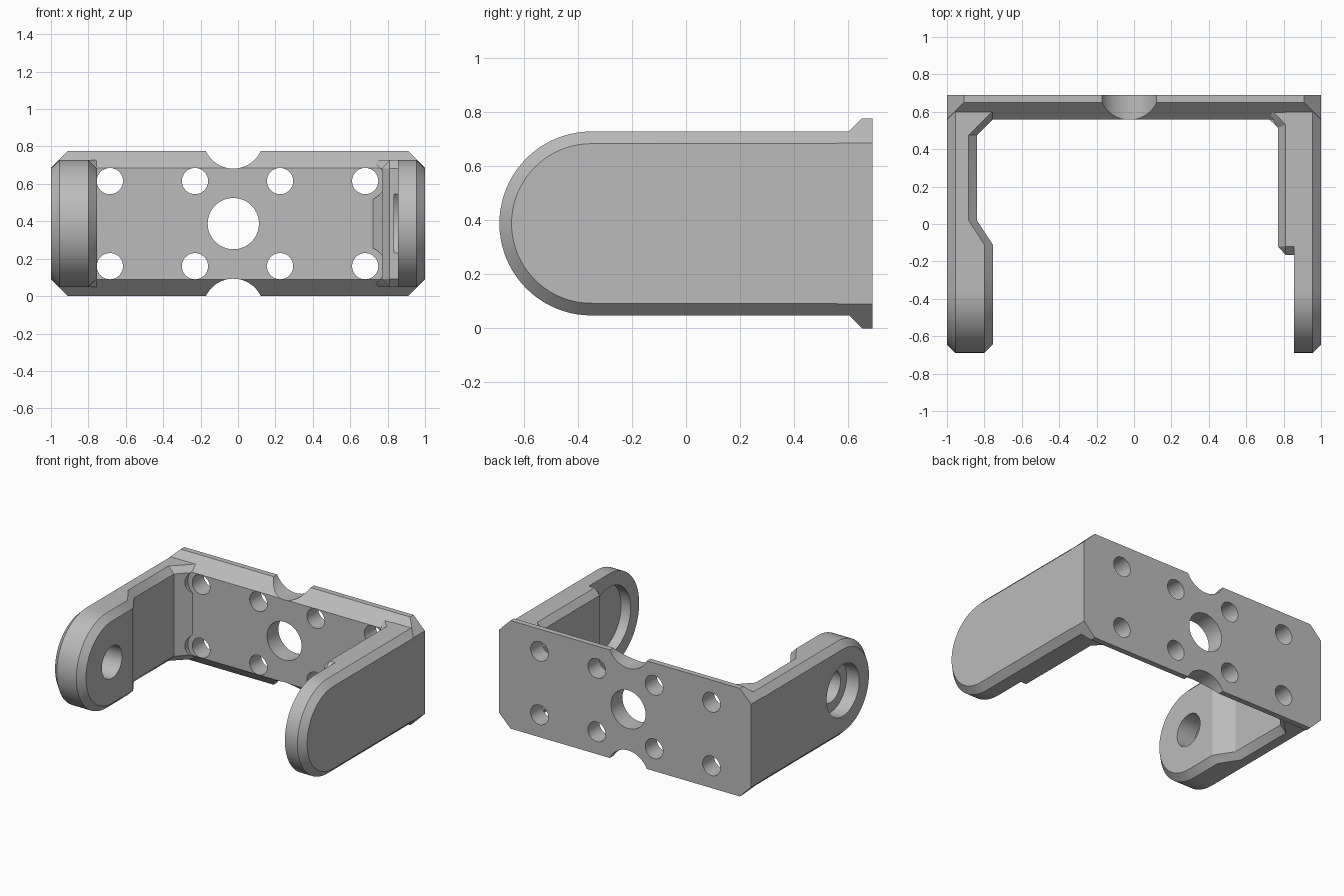
import bpy, bmesh
from math import pi, sin, cos
from mathutils import Matrix, Vector

cube = bpy.data.objects.get("Cube")
if cube:
    bpy.data.objects.remove(cube, do_unlink=True)

H = 0.775            # plate height
MID = H / 2
R = 0.34             # arm end radius
PIVOT_Y = -0.35
CH = 0.045           # chamfer size

gray = bpy.data.materials.new("light_gray")
gray.use_nodes = True
gray.diffuse_color = (0.5, 0.5, 0.5, 1)
gray.node_tree.nodes["Principled BSDF"].inputs["Base Color"].default_value = (0.5, 0.5, 0.5, 1)


def finish(bm, name):
    bmesh.ops.recalc_face_normals(bm, faces=bm.faces[:])
    me = bpy.data.meshes.new(name)
    bm.to_mesh(me)
    bm.free()
    me.materials.append(gray)
    ob = bpy.data.objects.new(name, me)
    bpy.context.collection.objects.link(ob)
    return ob


def hull(name, points):
    bm = bmesh.new()
    for p in points:
        bm.verts.new(p)
    bmesh.ops.convex_hull(bm, input=bm.verts[:])
    bmesh.ops.dissolve_limit(bm, angle_limit=0.01, verts=bm.verts[:], edges=bm.edges[:])
    return finish(bm, name)


def activate(ob):
    bpy.ops.object.select_all(action="DESELECT")
    ob.select_set(True)
    bpy.context.view_layer.objects.active = ob


def drill(ob, axis, a, b, radius, start, end):
    """Cut a cylinder along x (a=y, b=z) or along y (a=x, b=z)."""
    bm = bmesh.new()
    bmesh.ops.create_cone(bm, cap_ends=True, segments=64, radius1=radius,
                          radius2=radius, depth=abs(end - start))
    c = (start + end) / 2
    if axis == "X":
        m = Matrix.Translation((c, a, b)) @ Matrix.Rotation(pi / 2, 4, "Y")
    else:
        m = Matrix.Translation((a, c, b)) @ Matrix.Rotation(pi / 2, 4, "X")
    bm.transform(m)
    cutter = finish(bm, "hole_cutter")
    cutter.hide_render = True
    mod = ob.modifiers.new("hole", "BOOLEAN")
    mod.operation = "DIFFERENCE"
    mod.solver = "EXACT"
    mod.object = cutter
    activate(ob)
    bpy.ops.object.modifier_apply(modifier=mod.name)
    bpy.data.objects.remove(cutter, do_unlink=True)


def arm(name, breaks, rings):
    """Round-ended arm lofted through rings of (inset, x as a function of y)."""
    bm = bmesh.new()
    loops = []
    for inset, x_at in rings:
        r = R - inset
        pts = [(y, MID + r) for y in breaks]
        pts += [(PIVOT_Y - r * sin(pi * i / 40), MID + r * cos(pi * i / 40)) for i in range(41)]
        pts += [(y, MID - r) for y in reversed(breaks)]
        loops.append([bm.verts.new((x_at(y), y, z)) for y, z in pts])
    n = len(loops[0])
    for a, b in zip(loops, loops[1:]):
        for i in range(n - 1):
            bm.faces.new((a[i], a[i + 1], b[i + 1], b[i]))
    # side faces bridge the upper and lower halves of the outline
    for lp in (loops[0], loops[-1]):
        mid = n // 2
        for i in range(mid - 1):
            bm.faces.new((lp[i], lp[i + 1], lp[n - 2 - i], lp[n - 1 - i]))
        bm.faces.new((lp[mid - 1], lp[mid], lp[mid + 1]))
    bm.faces.new([lp[0] for lp in loops] + [lp[-1] for lp in reversed(loops)])
    bmesh.ops.dissolve_limit(bm, angle_limit=0.001, verts=bm.verts[:], edges=bm.edges[:])
    return finish(bm, name)


# Back plate with cut corners and sloped front edges
pts = []
for s in (-1, 1):
    for edge, shoulder in ((0, 0.09), (H, H - 0.09)):
        pts += [(s * 0.91, 0.69, edge), (s * 0.91, 0.65, edge),
                (s, 0.69, shoulder), (s, 0.56, shoulder)]
plate = hull("back_plate", pts)
HOLES_X = (-0.685, -0.23, 0.225, 0.68)
HOLES_Z = (MID - 0.2275, MID + 0.2275)
for z in HOLES_Z:
    for x in HOLES_X:
        drill(plate, "Y", x, z, 0.07, 0.4, 0.8)
drill(plate, "Y", -0.025, MID, 0.137, 0.4, 0.8)
for z in (-0.069, H + 0.069):
    drill(plate, "Y", -0.025, z, 0.162, 0.4, 0.8)

# Right arm (-x) with a thick pivot pad and corner gusset
inner = [(0.6, -0.715), (0.475, -0.84), (0.02, -0.84), (-0.11, -0.755)]


def pad_x(y):
    for (y0, x0), (y1, x1) in zip(inner, inner[1:]):
        if y >= y1:
            return x0 + (x1 - x0) * (y0 - y) / (y0 - y1)
    return inner[-1][1]


right_arm = arm("right_arm", [y for y, x in inner], [
    (CH, lambda y: -1), (0, lambda y: -1 + CH),
    (0, lambda y: pad_x(y) - CH), (CH, pad_x)])
drill(right_arm, "X", PIVOT_Y, MID, 0.115, -1.2, -0.6)
drill(right_arm, "X", PIVOT_Y, MID, 0.185, -1.2, -0.9)

# Left arm (+x), a plain slab with a bearing recess on its inner side
left_arm = arm("left_arm", [0.6], [
    (CH, lambda y: 1), (0, lambda y: 1 - CH), (0, lambda y: 0.855)])
drill(left_arm, "X", PIVOT_Y, MID, 0.158, 0.7, 1.2)
drill(left_arm, "X", PIVOT_Y, MID, 0.243, 0.835, 0.93)

# Thickening block and gusset on the left arm
block_pts, gusset_pts = [], []
for s in (-1, 1):
    full, low = MID + s * R, MID + s * (R - CH)
    for y in (-0.12, 0.6):
        block_pts += [(0.87, y, full), (0.81, y, full), (0.77, y, low)]
    block_pts += [(0.87, -0.165, low), (0.81, -0.165, low)]
    gusset_pts += [(0.685, 0.595, low), (0.77, 0.515, low), (0.82, 0.515, low),
                   (0.82, 0.595, full), (0.75, 0.595, full), (0.81, 0.53, full)]
block = hull("left_arm_block", block_pts)
drill(block, "X", PIVOT_Y, MID, 0.243, 0.835, 0.93)
gusset = hull("left_arm_gusset", gusset_pts)

# Screw head clearance beside the arms
for z in HOLES_Z:
    drill(right_arm, "Y", HOLES_X[0], z, 0.105, 0.46, 0.64)
    for ob in (block, gusset):
        drill(ob, "Y", HOLES_X[3], z, 0.105, 0.46, 0.64)

for ob in (plate, right_arm, left_arm, block, gusset):
    activate(ob)
    bpy.ops.object.shade_smooth_by_angle(angle=pi / 6)
